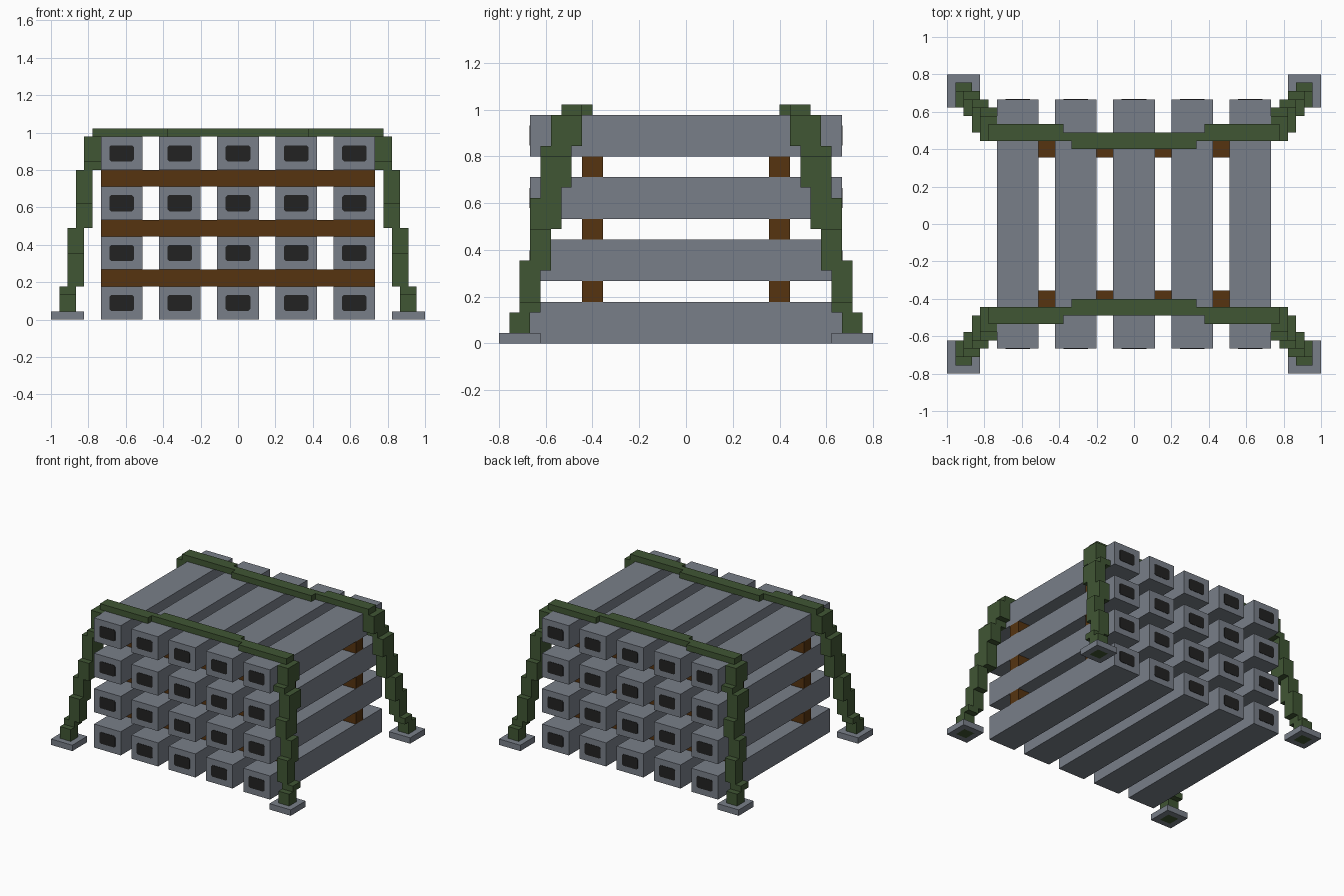
import bpy, bmesh

if "Cube" in bpy.data.objects:
    bpy.data.objects.remove(bpy.data.objects["Cube"])

U = 2 / 45  # one block unit


def material(name, rgb):
    m = bpy.data.materials.new(name)
    m.diffuse_color = (*rgb, 1)
    m.use_nodes = True
    m.node_tree.nodes["Principled BSDF"].inputs["Base Color"].default_value = m.diffuse_color
    return m


GREY = material("steel grey", (0.19, 0.212, 0.25))
GREEN = material("strap green", (0.051, 0.093, 0.034))
BROWN = material("wood brown", (0.093, 0.034, 0.005))
DARK = material("hollow black", (0.016, 0.016, 0.016))


def finish(name, bm, mat):
    bmesh.ops.recalc_face_normals(bm, faces=bm.faces)
    mesh = bpy.data.meshes.new(name)
    bm.to_mesh(mesh)
    bm.free()
    mesh.materials.append(mat)
    obj = bpy.data.objects.new(name, mesh)
    bpy.context.collection.objects.link(obj)


def add_box(bm, x0, x1, y0, y1, z0, z1):
    verts = bmesh.ops.create_cube(bm, size=1)["verts"]
    for v in verts:
        v.co.x = U * (x1 if v.co.x > 0 else x0)
        v.co.y = U * (y1 if v.co.y > 0 else y0)
        v.co.z = U * (z1 if v.co.z > 0 else z0)


def boxes(name, mat, items, sx=1, sy=1):
    bm = bmesh.new()
    for x0, x1, y0, y1, z0, z1 in items:
        xs, ys = sorted((sx * x0, sx * x1)), sorted((sy * y0, sy * y1))
        add_box(bm, *xs, *ys, z0, z1)
    finish(name, bm, mat)


def hole_plate(name, x, side, z):
    # Thin dark plate with clipped corners on a beam end
    w, h, c = 1.48, 0.97, 0.22
    outline = [(-w, -h + c), (-w + c, -h), (w - c, -h), (w, -h + c),
               (w, h - c), (w - c, h), (-w + c, h), (-w, h - c)]
    bm = bmesh.new()
    rings = [[bm.verts.new((U * (x + a), U * y * side, U * (z + b))) for a, b in outline]
             for y in (14.99, 15.06)]
    for ring in rings:
        bm.faces.new(ring)
    for i in range(8):
        j = (i + 1) % 8
        bm.faces.new((rings[0][i], rings[0][j], rings[1][j], rings[1][i]))
    finish(name, bm, DARK)


# Stacked beams with dark hollows at both ends
for row in range(4):
    z = 6 * row
    for col in range(5):
        x = 7 * (col - 2)
        boxes("beam", GREY, [(x - 2.5, x + 2.5, -15, 15, z, z + 4)])
        for side in (-1, 1):
            hole_plate("beam_hollow", x, side, z + 2)

# Wooden spacers between the rows
for level in range(3):
    for side in (-1, 1):
        boxes("wood_spacer", BROWN,
              [(-16.5, 16.5, 8, 10, 6 * level + 4, 6 * level + 6)], sy=side)

# Straps over the top
for side in (-1, 1):
    boxes("top_strap", GREEN, [(-7.5, 7.5, 9, 11, 22, 23),
                               (-8.5, -7.5, 10, 11, 22, 23), (7.5, 8.5, 10, 11, 22, 23),
                               (-17.5, -8.5, 10, 12, 22, 23), (8.5, 17.5, 10, 12, 22, 23)],
          sy=side)

# Stepped strap legs: sideways steps and outward steps overlap in height
x_steps = [(16.5, 18, 22), (17.5, 11, 18), (18.5, 4, 11), (19.5, 0, 4)]
y_steps = [(10, 19, 22), (11, 15, 22), (12, 11, 19), (13, 7, 14), (14, 3, 8), (15, 0, 3)]
leg = []
for x, xa, xb in x_steps:
    for y, ya, yb in y_steps:
        lo, hi = max(xa, ya), min(xb, yb)
        if hi > lo:
            leg.append((x, x + 2, y, y + 2, lo, hi))

# Ground plates are frames around the strap ends
foot = [(18.5, 22.5, 14, 15, 0, 1), (18.5, 22.5, 17, 18, 0, 1),
        (18.5, 19.5, 15, 17, 0, 1), (21.5, 22.5, 15, 17, 0, 1)]
for sx in (-1, 1):
    for sy in (-1, 1):
        boxes("strap_leg", GREEN, leg, sx, sy)
        boxes("ground_plate", GREY, foot, sx, sy)
